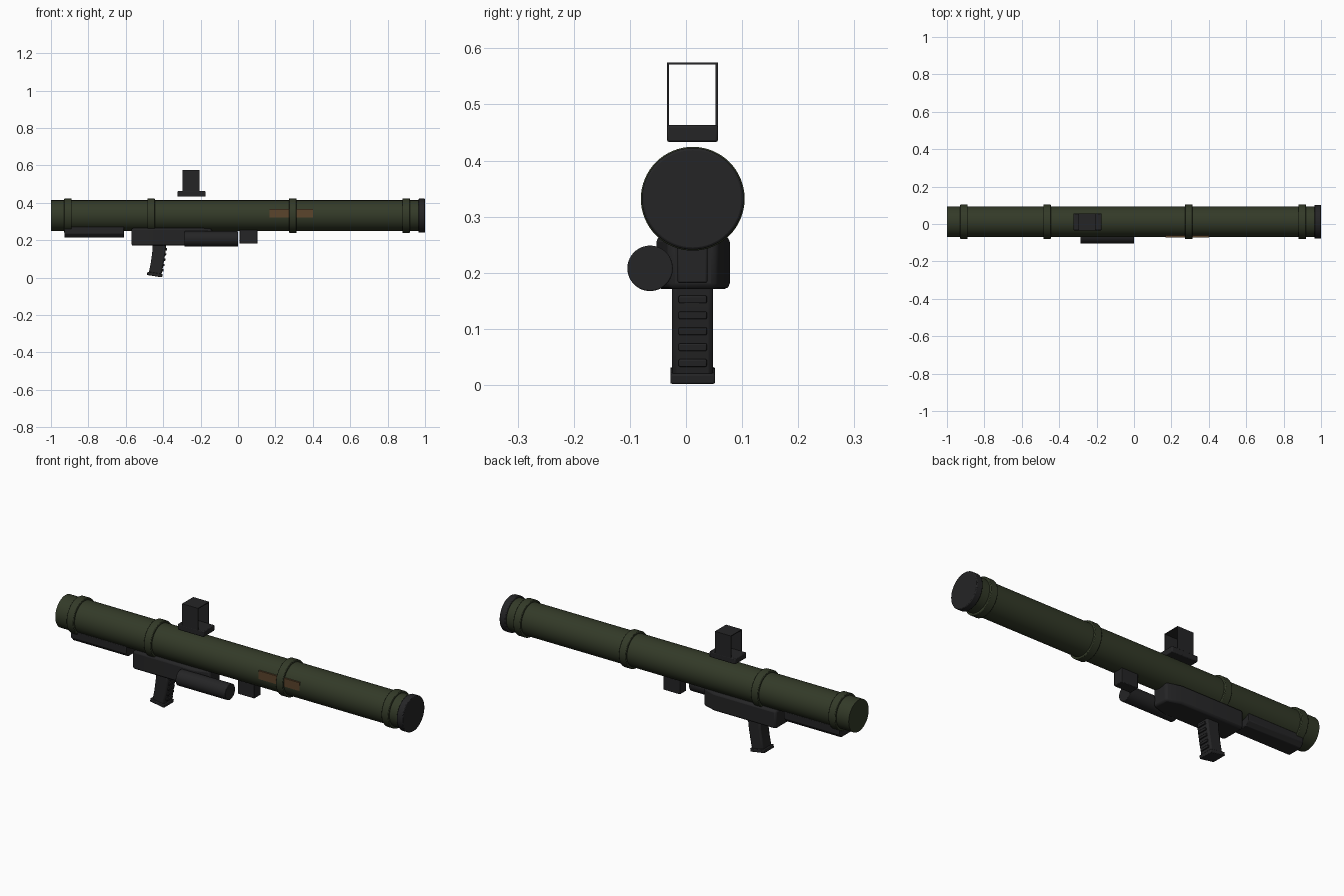
import bpy, bmesh, math
from mathutils import Matrix, Vector

if "Cube" in bpy.data.objects:
    bpy.data.objects.remove(bpy.data.objects["Cube"])


def material(name, rgb):
    m = bpy.data.materials.new(name)
    m.diffuse_color = (*rgb, 1)
    m.use_nodes = True
    m.node_tree.nodes["Principled BSDF"].inputs["Base Color"].default_value = m.diffuse_color
    return m


GREEN = material("olive green", (0.033, 0.042, 0.021))
BLACK = material("matte black", (0.018, 0.018, 0.019))
BROWN = material("brown label", (0.105, 0.058, 0.025))
CY, CZ = 0.012, 0.332  # tube axis


def finish(name, bm, mat, bevel=0.0, segments=2):
    bmesh.ops.recalc_face_normals(bm, faces=bm.faces[:])
    me = bpy.data.meshes.new(name)
    bm.to_mesh(me)
    bm.free()
    ob = bpy.data.objects.new(name, me)
    bpy.context.collection.objects.link(ob)
    me.materials.append(mat)
    if bevel:
        mod = ob.modifiers.new("bevel", "BEVEL")
        mod.width, mod.segments = bevel, segments
        mod.limit_method = 'ANGLE'
        mod.angle_limit = math.radians(30)
    bpy.ops.object.select_all(action='DESELECT')
    ob.select_set(True)
    bpy.context.view_layer.objects.active = ob
    bpy.ops.object.shade_smooth_by_angle(angle=math.radians(35))
    return ob


def box(name, x, y, z, mat, bevel=0.0, tilt=0.0):
    bm = bmesh.new()
    size = [b - a for a, b in (x, y, z)]
    mid = [(a + b) / 2 for a, b in (x, y, z)]
    bmesh.ops.create_cube(bm, size=1, matrix=Matrix.Translation(mid)
                          @ Matrix.Rotation(tilt, 4, 'Y') @ Matrix.Diagonal((*size, 1)))
    return finish(name, bm, mat, bevel)


def cylinder_x(name, x0, x1, y, z, r, mat, bevel=0.0):
    bm = bmesh.new()
    m = Matrix.Translation(((x0 + x1) / 2, y, z)) @ Matrix.Rotation(math.pi / 2, 4, 'Y')
    bmesh.ops.create_cone(bm, cap_ends=True, segments=64, radius1=r, radius2=r,
                          depth=x1 - x0, matrix=m)
    return finish(name, bm, mat, bevel)


def prism(name, points, offset, mat, bevel=0.0):
    bm = bmesh.new()
    f = bm.faces.new([bm.verts.new(p) for p in points])
    ext = bmesh.ops.extrude_face_region(bm, geom=[f])
    verts = [g for g in ext["geom"] if isinstance(g, bmesh.types.BMVert)]
    bmesh.ops.translate(bm, verts=verts, vec=Vector(offset))
    return finish(name, bm, mat, bevel)


# launch tube, clamp rings and front cap
cylinder_x("tube", -1.0, 0.968, CY, CZ, 0.082, GREEN)
for i, x in enumerate((-0.909, -0.465, 0.293, 0.899)):
    cylinder_x(f"clamp_ring_{i + 1}", x - 0.02, x + 0.02, CY, CZ, 0.0925, GREEN, 0.003)
cylinder_x("front_cap", 0.965, 1.0, CY, CZ, 0.0905, BLACK, 0.004)

# flat label plate on the front side
box("side_label", (0.168, 0.402), (-0.0715, -0.0625), (0.323, 0.366), BROWN)

# sight: base, two walls and a roof
box("sight_base", (-0.323, -0.174), (-0.034, 0.057), (0.433, 0.463), BLACK, 0.004)
for side, y in (("front", -0.034), ("back", 0.053)):
    box(f"sight_wall_{side}", (-0.297, -0.206), (y, y + 0.004), (0.46, 0.575), BLACK)
box("sight_roof", (-0.297, -0.206), (-0.034, 0.057), (0.571, 0.575), BLACK)

# trigger housing, tapering in plan towards the front
prism("trigger_housing",
      [(-0.57, -0.053, 0.171), (-0.215, -0.053, 0.171), (-0.14, -0.030, 0.171),
       (-0.14, 0.055, 0.171), (-0.215, 0.078, 0.171), (-0.57, 0.078, 0.171)],
      (0, 0, 0.094), BLACK, 0.01)

# side cylinder and front block
cylinder_x("side_cylinder", -0.286, 0.0, -0.064, 0.208, 0.0405, BLACK, 0.002)
box("front_block", (0.008, 0.104), (-0.015, 0.038), (0.182, 0.262), BLACK, 0.003)

# rear shoulder rest with chamfered lower edges
prism("shoulder_rest",
      [(-0.928, -0.045, 0.272), (-0.928, -0.045, 0.235), (-0.928, -0.027, 0.215),
       (-0.928, 0.051, 0.215), (-0.928, 0.069, 0.235), (-0.928, 0.069, 0.272)],
      (0.318, 0, 0), BLACK, 0.003)

# curved pistol grip
rear = [(-0.455, 0.185), (-0.459, 0.13), (-0.467, 0.075), (-0.478, 0.02)]
front = [(-0.410, 0.012), (-0.399, 0.07), (-0.389, 0.13), (-0.383, 0.185)]
prism("grip", [(x, -0.025, z) for x, z in rear + front], (0, 0.073, 0), BLACK, 0.008)
box("grip_foot", (-0.486, -0.404), (-0.028, 0.052), (0.008, 0.026), BLACK, 0.003,
    math.radians(9))

# finger ridges on the forward face of the grip
for i in range(5):
    z = 0.04 + i * 0.0283
    x = -0.405 + 0.17 * (z - 0.04)
    box(f"grip_ridge_{i + 1}", (x - 0.01, x + 0.007), (-0.013, 0.037),
        (z - 0.0065, z + 0.0065), BLACK, 0.002, math.radians(9))
